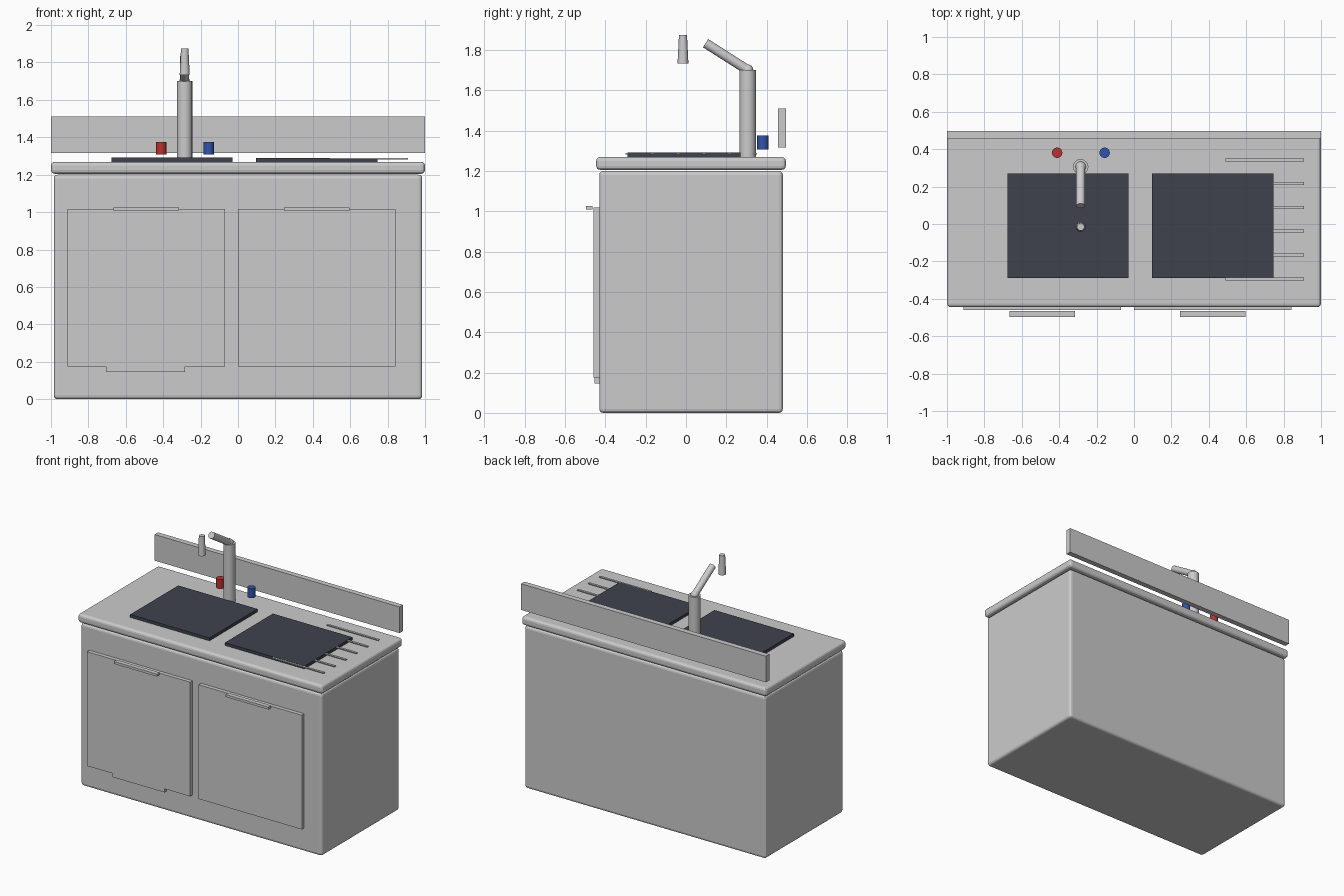
import bpy, math
from mathutils import Vector

if "Cube" in bpy.data.objects:
    bpy.data.objects.remove(bpy.data.objects["Cube"])


def material(name, rgb):
    m = bpy.data.materials.new(name)
    m.diffuse_color = (*rgb, 1)
    m.use_nodes = True
    m.node_tree.nodes["Principled BSDF"].inputs["Base Color"].default_value = m.diffuse_color
    return m


DARK = material("dark_basin", (0.05, 0.055, 0.075))
RED = material("hot_red", (0.5, 0.03, 0.03))
BLUE = material("cold_blue", (0.03, 0.09, 0.4))


def finish(name, mat):
    ob = bpy.context.object
    ob.name = name
    if mat:
        ob.data.materials.append(mat)
    return ob


def box(name, x, y, z, bevel=0, mat=None):
    """Box from (min, max) ranges, with optional rounded edges."""
    r = (x, y, z)
    bpy.ops.mesh.primitive_cube_add(size=1, location=[(a + b) / 2 for a, b in r])
    ob = finish(name, mat)
    ob.scale = [b - a for a, b in r]
    bpy.ops.object.transform_apply(location=False, rotation=False, scale=True)
    if bevel:
        mod = ob.modifiers.new("rounding", 'BEVEL')
        mod.width, mod.segments = bevel, 3
    return ob


def rod(name, a, b, r1, r2=None, mat=None, sides=16):
    """Cylinder or taper running from point a to point b."""
    a, b = Vector(a), Vector(b)
    d = b - a
    bpy.ops.mesh.primitive_cone_add(vertices=sides, radius1=r1,
                                    radius2=r1 if r2 is None else r2,
                                    depth=d.length, location=(a + b) / 2,
                                    rotation=d.to_track_quat('Z', 'Y').to_euler())
    ob = finish(name, mat)
    bpy.ops.object.shade_smooth_by_angle(angle=math.radians(40))
    return ob


# Cabinet, worktop and splashback
box("cabinet", (-0.985, 0.985), (-0.43, 0.48), (0, 1.2), 0.02)
box("worktop", (-1, 1), (-0.445, 0.495), (1.205, 1.269), 0.02)
box("splashback", (-1, 1), (0.456, 0.496), (1.317, 1.51))

# Doors with handles
for side, x in (("left", -0.912), ("right", 0.0)):
    box(side + "_door", (x, x + 0.842), (-0.459, -0.42), (0.175, 1.018))
    box(side + "_handle", (x + 0.246, x + 0.596), (-0.496, -0.464), (1.008, 1.026))
box("toe_plate", (-0.706, -0.283), (-0.453, -0.42), (0.145, 0.19))

# Basins
box("left_basin", (-0.677, -0.03), (-0.29, 0.27), (1.268, 1.291), mat=DARK)
box("right_basin", (0.096, 0.745), (-0.29, 0.27), (1.266, 1.29), mat=DARK)

# Draining ribs
for i in range(6):
    y = -0.293 + i * 0.1272
    box(f"drain_rib_{i + 1}", (0.49, 0.91), (y - 0.008, y + 0.008), (1.282, 1.289))

# Tap: column, elbow, arm and spray nozzle
TX = -0.285
elbow = (TX, 0.306, 1.70)
rod("tap_column", (TX, 0.306, 1.268), elbow, 0.041)
bpy.ops.mesh.primitive_uv_sphere_add(segments=16, ring_count=8, radius=0.028, location=elbow)
finish("tap_elbow", None)
bpy.ops.object.shade_smooth()
rod("tap_arm", elbow, (TX, 0.097, 1.833), 0.024)
rod("tap_nozzle", (TX, -0.015, 1.732), (TX, -0.015, 1.874), 0.027, 0.02)

# Hot and cold knobs
for name, x, mat in (("hot_knob", -0.411, RED), ("cold_knob", -0.157, BLUE)):
    rod(name, (x, 0.381, 1.307), (x, 0.381, 1.376), 0.028, mat=mat)
